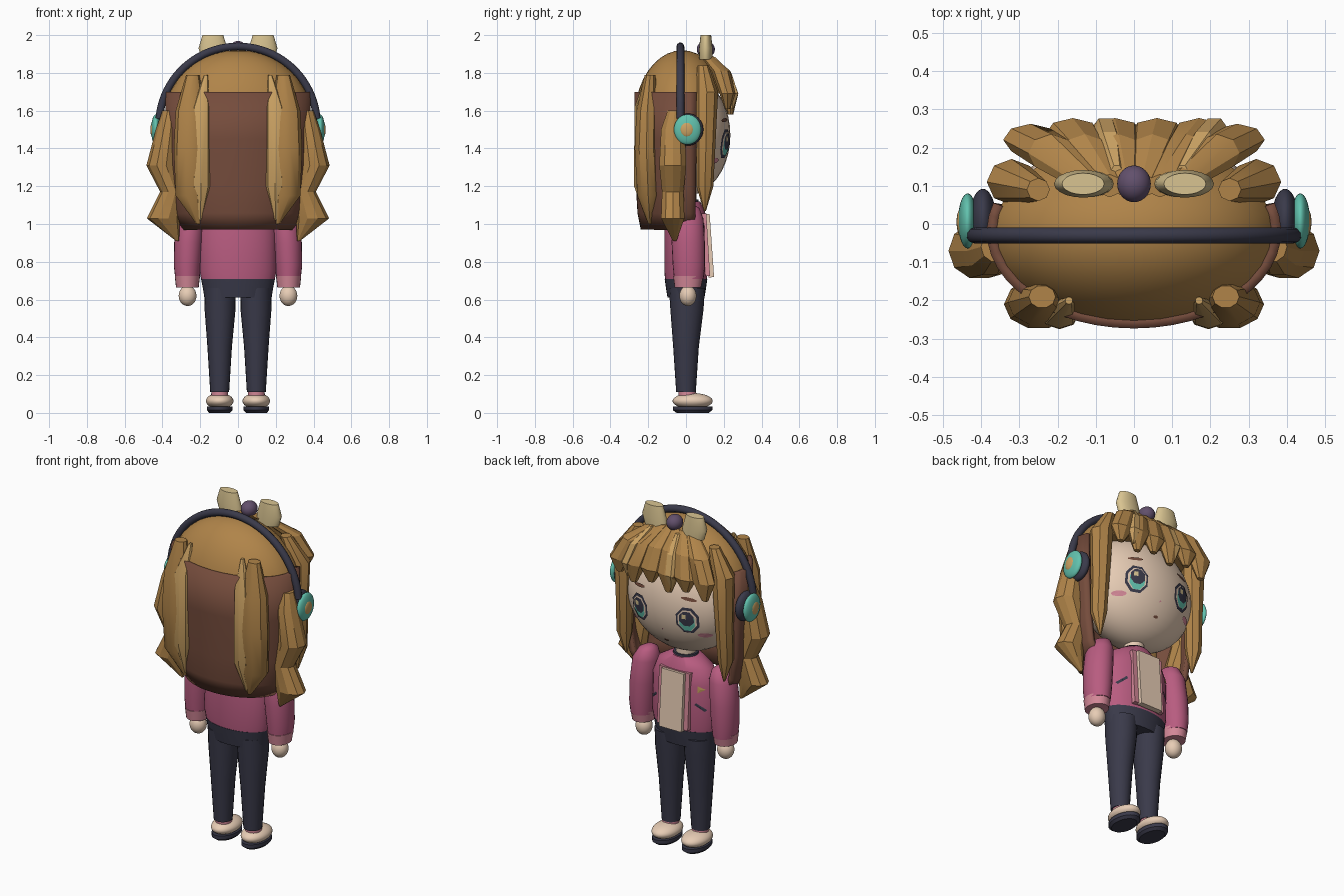
import bpy, bmesh
from math import sin, cos, pi, sqrt, radians

if "Cube" in bpy.data.objects:
    bpy.data.objects.remove(bpy.data.objects["Cube"])


def material(name, hex_code):
    srgb = [int(hex_code[i:i + 2], 16) / 255 for i in (0, 2, 4)]
    col = [c / 12.92 if c < 0.04 else ((c + 0.055) / 1.055) ** 2.4 for c in srgb] + [1]
    m = bpy.data.materials.new(name)
    m.use_nodes = True
    m.diffuse_color = col
    m.node_tree.nodes["Principled BSDF"].inputs["Base Color"].default_value = col
    return m


TAN = material("tan hair", "B08449")
BROWN = material("dark brown hair", "754C3C")
GOLD = material("golden highlight", "CBA263")
STRAW = material("straw bow", "D9C491")
SKIN = material("cream skin", "EBD0B8")
PINK = material("rose jacket", "B85C80")
BLUSH = material("light pink", "D48898")
NAVY = material("dark navy", "3A3A4A")
PLUM = material("plum", "62506C")
TEAL = material("teal", "62C2AE")


def finish(bm, name, mat, angle=35):
    bmesh.ops.recalc_face_normals(bm, faces=bm.faces)
    me = bpy.data.meshes.new(name)
    bm.to_mesh(me)
    bm.free()
    me.materials.append(mat)
    ob = bpy.data.objects.new(name, me)
    bpy.context.collection.objects.link(ob)
    bpy.ops.object.select_all(action='DESELECT')
    ob.select_set(True)
    bpy.context.view_layer.objects.active = ob
    if angle:
        bpy.ops.object.shade_smooth_by_angle(angle=radians(angle))
    return ob


def loft(name, mat, rings, sides=24, side=1, angle=35):
    """Stack of horizontal ellipses: (x, y, z, radius x, radius y)."""
    bm = bmesh.new()
    loops = []
    for x, y, z, rx, ry in rings:
        loops.append([bm.verts.new((side * (x + rx * cos(2 * pi * i / sides)),
                                    y + ry * sin(2 * pi * i / sides), z)) for i in range(sides)])
    for a, b in zip(loops, loops[1:]):
        for i in range(sides):
            j = (i + 1) % sides
            bm.faces.new((a[i], a[j], b[j], b[i]))
    bm.faces.new(loops[0])
    bm.faces.new(loops[-1])
    return finish(bm, name, mat, angle)


def ball(name, mat, loc, radii, cut=None):
    bm = bmesh.new()
    bmesh.ops.create_uvsphere(bm, u_segments=32, v_segments=20, radius=1)
    for v in bm.verts:
        v.co = [v.co[i] * radii[i] + loc[i] for i in range(3)]
    if cut:
        geom = bm.verts[:] + bm.edges[:] + bm.faces[:]
        bmesh.ops.bisect_plane(bm, geom=geom, plane_co=(0, 0, cut), plane_no=(0, 0, 1), clear_inner=True)
        bmesh.ops.holes_fill(bm, edges=[e for e in bm.edges if e.is_boundary])
    return finish(bm, name, mat, 40)


def face_y(x, z):
    return 0.235 * sqrt(max(0, 1 - (x / 0.35) ** 2 - ((z - 1.47) / 0.32) ** 2))


def torso_y(x, z):
    return 0.115 * sqrt(max(0, 1 - (x / 0.2) ** 2))


def decal(name, mat, x, z, rx, rz, lift=0.004, sides=12, tilt=0, surface=face_y):
    """Thin painted patch that follows a surface."""
    bm = bmesh.new()
    mid = bm.verts.new((x, surface(x, z) + lift, z))
    rim = []
    for i in range(sides):
        a = 2 * pi * (i + 0.5) / sides
        u, w = rx * cos(a), rz * sin(a)
        px, pz = x + u * cos(tilt) - w * sin(tilt), z + u * sin(tilt) + w * cos(tilt)
        rim.append(bm.verts.new((px, surface(px, pz) + lift, pz)))
    for i in range(sides):
        bm.faces.new((mid, rim[i], rim[(i + 1) % sides]))
    ob = finish(bm, name, mat, 0)
    if ob.data.polygons[0].normal.y < 0:
        ob.data.flip_normals()
    return ob


def slab(name, mat, loc, size, lean):
    bpy.ops.mesh.primitive_cube_add(size=1, location=loc, rotation=(lean, 0, 0))
    ob = bpy.context.object
    ob.name, ob.scale = name, size
    ob.data.materials.append(mat)


# Head, cap of hair and neck
ball("head", SKIN, (0, 0, 1.47), (0.35, 0.235, 0.32))
ball("hair_cap", TAN, (0, -0.02, 1.55), (0.395, 0.255, 0.37), cut=1.69)
loft("neck", SKIN, [(0, 0, 1.05, 0.055, 0.055), (0, 0, 1.22, 0.055, 0.055)])

# Open shell of long back hair
bm = bmesh.new()
rows = []
for z, rx, ry in ((1.7, 0.37, 0.238), (1.45, 0.37, 0.238), (1.2, 0.355, 0.23), (1.06, 0.335, 0.222), (0.975, 0.28, 0.205)):
    angles = [pi - 0.3 + (pi + 0.6) * i / 28 for i in range(29)]
    rows.append([bm.verts.new((rx * cos(a), -0.02 + ry * sin(a), z)) for a in angles])
for a, b in zip(rows, rows[1:]):
    for i in range(28):
        bm.faces.new((a[i], b[i], b[i + 1], a[i + 1]))
shell = finish(bm, "back_hair", BROWN)
mod = shell.modifiers.new("thickness", 'SOLIDIFY')
mod.thickness, mod.offset = 0.03, 0

# Hair strands in mirrored pairs
for s, tag in ((1, "left"), (-1, "right")):
    loft(tag + "_back_strand", TAN, [(0.24, -0.19, 1.79, 0.035, 0.03), (0.25, -0.205, 1.6, 0.08, 0.06),
         (0.25, -0.21, 1.4, 0.09, 0.065), (0.25, -0.2, 1.15, 0.08, 0.06), (0.21, -0.19, 1.0, 0.01, 0.01)], 10, s)
    loft(tag + "_back_highlight", GOLD, [(0.17, -0.2, 1.79, 0.01, 0.01), (0.195, -0.235, 1.62, 0.05, 0.038),
         (0.195, -0.235, 1.2, 0.052, 0.04), (0.2, -0.2, 1.02, 0.008, 0.01)], 8, s)
    loft(tag + "_wavy_lock", TAN, [(0.36, -0.06, 1.6, 0.04, 0.04), (0.375, -0.07, 1.5, 0.06, 0.065),
         (0.405, -0.07, 1.31, 0.08, 0.075), (0.35, -0.07, 1.17, 0.062, 0.06),
         (0.395, -0.07, 1.03, 0.088, 0.065), (0.32, -0.06, 0.91, 0.008, 0.01)], 10, s, 25)
    loft(tag + "_front_lock", TAN, [(0.25, 0.09, 1.84, 0.03, 0.03), (0.32, 0.11, 1.7, 0.065, 0.06),
         (0.325, 0.105, 1.4, 0.05, 0.05), (0.33, 0.1, 1.2, 0.045, 0.045), (0.32, 0.1, 1.07, 0.006, 0.006)], 8, s)

# Fringe
for n, x in enumerate((-0.27, -0.16, -0.05, 0.06, 0.17, 0.27)):
    low = 1.58 + 0.03 * (n % 2)
    out = 0.015 if abs(x) > 0.2 else 0
    loft("fringe_strand_%d" % (n + 1), TAN, [(x * 0.4, 0.1, 1.9, 0.03, 0.03), (x * 0.8, 0.185, 1.81, 0.06, 0.05),
         (x, 0.235 - out, 1.69, 0.072, 0.042), (x * 1.03, 0.235 - out, low, 0.02, 0.015)], 8, 1, 25)
for n, x in enumerate((-0.075, 0.21)):
    loft("fringe_highlight_%d" % (n + 1), GOLD, [(x * 0.6, 0.14, 1.885, 0.015, 0.015), (x * 0.85, 0.21, 1.8, 0.035, 0.035),
         (x, 0.25, 1.69, 0.035, 0.03), (x, 0.245, 1.61, 0.006, 0.006)], 6, 1, 25)

# Face
for s, tag in ((1, "left"), (-1, "right")):
    x, z = s * 0.155, 1.425
    decal(tag + "_eye_outline", NAVY, x, z, 0.066, 0.082, 0.005, 8)
    decal(tag + "_eye_white", SKIN, x, z, 0.054, 0.066, 0.007, 8)
    decal(tag + "_iris", TEAL, x, z - 0.006, 0.044, 0.06, 0.009, 8)
    decal(tag + "_pupil", NAVY, x, z + 0.012, 0.042, 0.046, 0.011, 8)
    decal(tag + "_eye_glint", STRAW, x + 0.012, z + 0.025, 0.016, 0.018, 0.013, 4)
    decal(tag + "_cheek", BLUSH, s * 0.23, 1.335, 0.034, 0.015)
    decal(tag + "_brow", BROWN, s * 0.16, 1.55, 0.045, 0.01, 0.005, 8, s * -0.12)
decal("nose", BLUSH, 0, 1.34, 0.008, 0.008, 0.004, 3)
decal("mouth", BROWN, 0, 1.26, 0.016, 0.008, 0.004, 6)

# Bow
ball("bow_bead", PLUM, (0, 0.105, 1.925), (0.044, 0.048, 0.044))
for s, tag in ((1, "left"), (-1, "right")):
    loft(tag + "_bow_loop", STRAW, [(0.12, 0.105, 1.87, 0.07, 0.035), (0.133, 0.105, 1.93, 0.076, 0.036),
         (0.133, 0.105, 2.0, 0.055, 0.028)], 20, s)

# Headphones
curve = bpy.data.curves.new("headband", 'CURVE')
curve.dimensions, curve.bevel_depth, curve.bevel_resolution = '3D', 0.021, 3
spline = curve.splines.new('POLY')
spline.points.add(40)
for i, p in enumerate(spline.points):
    a = 0.08 + (pi - 0.16) * i / 40
    p.co = (0.418 * cos(a), -0.03, 1.525 + 0.415 * sin(a), 1)
spline.use_smooth = True
curve.use_fill_caps = True
curve.materials.append(NAVY)
bpy.context.collection.objects.link(bpy.data.objects.new("headband", curve))
for s, tag in ((1, "left"), (-1, "right")):
    ball(tag + "_ear_cushion", NAVY, (s * 0.395, 0.01, 1.5), (0.035, 0.082, 0.085))
    ball(tag + "_ear_cup", TEAL, (s * 0.435, 0.008, 1.5), (0.025, 0.072, 0.08))
    ball(tag + "_ear_button", GOLD, (s * 0.452, 0.005, 1.5), (0.012, 0.036, 0.04))

# Torso and clothes
loft("jacket", PINK, [(0, 0, 0.68, 0.19, 0.108), (0, 0, 0.75, 0.203, 0.115), (0, 0, 0.98, 0.2, 0.115),
     (0, 0, 1.07, 0.165, 0.1), (0, 0, 1.12, 0.08, 0.075)], 32, 1, 50)
loft("collar", NAVY, [(0, 0, 1.1, 0.075, 0.07), (0, 0, 1.13, 0.068, 0.065)])
slab("shirt_border", BLUSH, (0, 0.105, 0.89), (0.2, 0.025, 0.33), 0.06)
slab("shirt_panel", SKIN, (0, 0.122, 0.885), (0.145, 0.03, 0.335), 0.07)
loft("hips", NAVY, [(0, 0, 0.61, 0.178, 0.098), (0, 0, 0.66, 0.186, 0.106), (0, 0, 0.71, 0.196, 0.113)], 32)
decal("jacket_badge", GOLD, -0.15, 0.965, 0.024, 0.024, 0.006, 3, 0, torso_y)
for s, tag in ((1, "left"), (-1, "right")):
    decal(tag + "_pocket_line", NAVY, s * 0.15, 0.86, 0.045, 0.01, 0.006, 4, s * -0.7, torso_y)

# Limbs
for s, tag in ((1, "left"), (-1, "right")):
    loft(tag + "_sleeve", PINK, [(0.235, 0.01, 1.105, 0.02, 0.025), (0.24, 0.01, 1.085, 0.05, 0.06),
         (0.25, 0.01, 1.03, 0.073, 0.082), (0.262, 0.012, 0.9, 0.076, 0.088), (0.268, 0.015, 0.78, 0.072, 0.085),
         (0.268, 0.015, 0.71, 0.064, 0.078)], 24, s, 50)
    loft(tag + "_cuff", BLUSH, [(0.268, 0.012, 0.725, 0.067, 0.08), (0.268, 0.01, 0.665, 0.06, 0.07)], 24, s)
    ball(tag + "_hand", SKIN, (s * 0.267, 0.01, 0.62), (0.047, 0.045, 0.054))
    loft(tag + "_trouser_leg", NAVY, [(0.095, 0.005, 0.66, 0.084, 0.095), (0.095, 0.005, 0.55, 0.082, 0.088),
         (0.097, 0, 0.35, 0.065, 0.068), (0.097, 0, 0.11, 0.05, 0.052)], 20, s)
    loft(tag + "_thigh_stripe", PLUM, [(0.12, 0.07, 0.62, 0.018, 0.021), (0.12, 0.062, 0.45, 0.008, 0.008)], 8, s)
    loft(tag + "_sock", BLUSH, [(0.097, 0.01, 0.06, 0.046, 0.048), (0.097, 0.005, 0.12, 0.044, 0.046)], 20, s)
    ball(tag + "_shoe", SKIN, (s * 0.097, 0.035, 0.063), (0.073, 0.106, 0.042))
    loft(tag + "_sole", NAVY, [(0.097, 0.035, 0, 0.055, 0.085), (0.097, 0.035, 0.014, 0.068, 0.104),
         (0.097, 0.035, 0.035, 0.068, 0.104)], 24, s)
